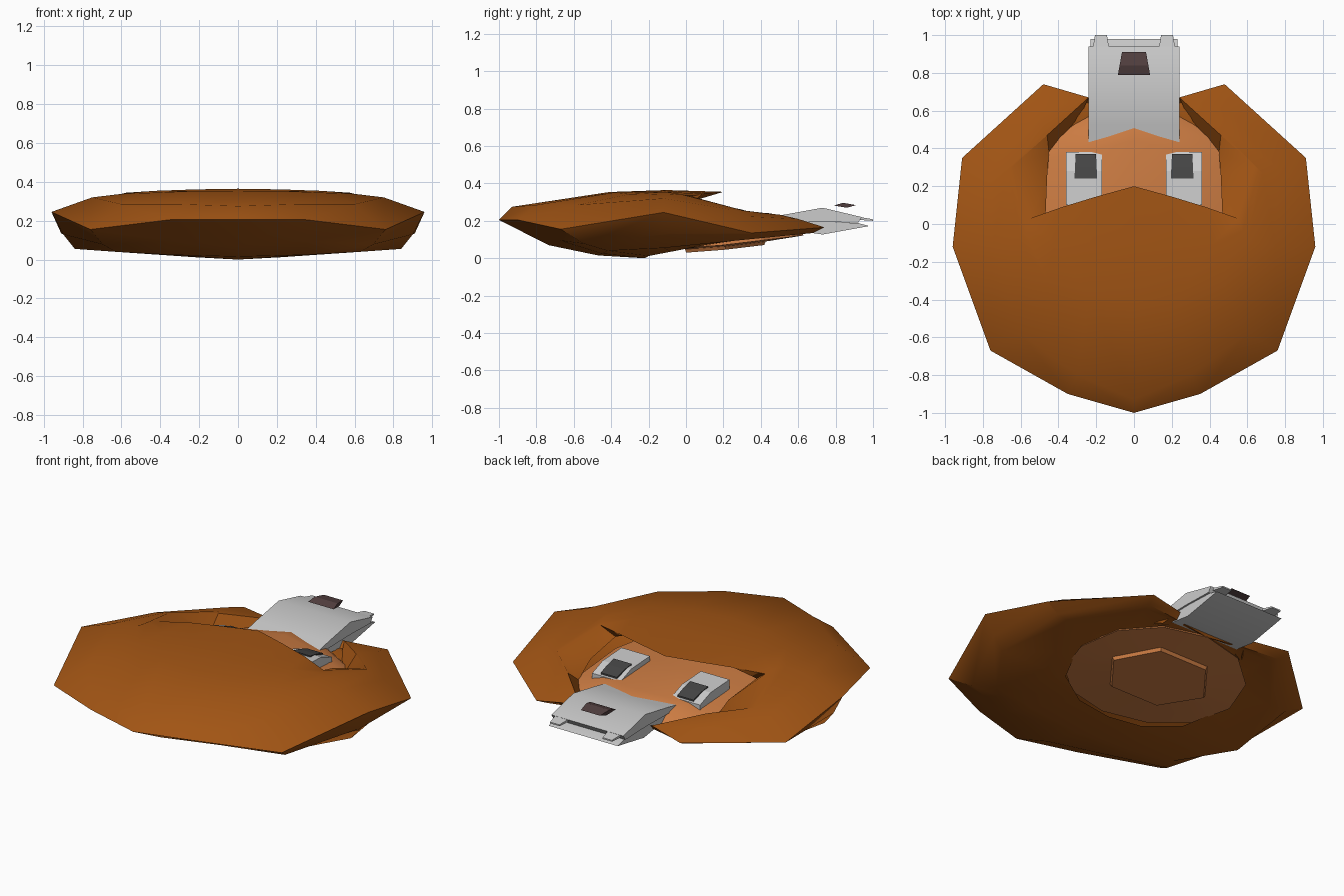
import bpy, bmesh, math
from mathutils import Vector

if "Cube" in bpy.data.objects:
    bpy.data.objects.remove(bpy.data.objects["Cube"])


def material(name, rgb):
    m = bpy.data.materials.new(name)
    m.diffuse_color = (*rgb, 1)
    m.use_nodes = True
    m.node_tree.nodes["Principled BSDF"].inputs["Base Color"].default_value = m.diffuse_color
    return m


CLOTH = material("brown_cloth", (0.36, 0.09, 0.007))
SKIN = material("tan_skin", (0.6, 0.2, 0.055))
DARK = material("dark_grey", (0.06, 0.06, 0.06))
NOSE = material("dark_brown", (0.085, 0.05, 0.05))


def finish(name, bm, mat=None, mirror=False, smooth=None):
    if mirror:
        src = list(bm.verts) + list(bm.edges) + list(bm.faces)
        new = bmesh.ops.duplicate(bm, geom=src)["geom"]
        for v in new:
            if isinstance(v, bmesh.types.BMVert):
                v.co.x *= -1
        bmesh.ops.reverse_faces(bm, faces=[f for f in new if isinstance(f, bmesh.types.BMFace)])
    bmesh.ops.remove_doubles(bm, verts=bm.verts, dist=0.0005)
    bmesh.ops.recalc_face_normals(bm, faces=bm.faces)
    me = bpy.data.meshes.new(name)
    bm.to_mesh(me)
    bm.free()
    ob = bpy.data.objects.new(name, me)
    bpy.context.collection.objects.link(ob)
    if mat:
        me.materials.append(mat)
    if smooth:
        bpy.ops.object.select_all(action='DESELECT')
        ob.select_set(True)
        bpy.context.view_layer.objects.active = ob
        bpy.ops.object.shade_smooth_by_angle(angle=math.radians(smooth))
    return ob


def loft(bm, rows, closed=False):
    rings = [[bm.verts.new(p) for p in r] for r in rows]
    for a, b in zip(rings, rings[1:]):
        n = len(b)
        for i in range(n if closed else n - 1):
            j = (i + 1) % n
            bm.faces.new((a[i], a[j], b[j], b[i]))
    return rings


def slab(name, profile, x0, x1, mat=None, mirror=False, taper=1.0, smooth=None):
    """Extrude a (y, z) side profile across x; taper narrows the rear end."""
    bm = bmesh.new()
    ymin, ymax = min(p[0] for p in profile), max(p[0] for p in profile)
    mid, half = (x0 + x1) / 2, (x1 - x0) / 2
    rows = []
    for s in (-1, 1):
        rows.append([(mid + s * half * (1 + (taper - 1) * (y - ymin) / (ymax - ymin)), y, z)
                     for y, z in profile])
    a, b = loft(bm, rows, True)
    bm.faces.new(a)
    bm.faces.new(b)
    return finish(name, bm, mat, mirror, smooth)


# Hood: half of the shell, columns run from the front tip round to the back
hole = [(0, -.22, 0), (.22, -.2, .012), (.42, -.08, .035), (.5, .1, .07),
        (.48, .3, .1), (.38, .45, .12), (.22, .55, .13), (0, .57, .135)]
belly = [(0, -.47, .015), (.36, -.45, .025), (.63, -.42, .04), (.84, -.12, .055),
         (.72, .3, .105), (.44, .62, .145), (.23, .61, .15), (0, .6, .145)]
rim = [(0, -1, .205), (.35, -.9, .205), (.76, -.67, .155), (.96, -.12, .245),
       (.91, .35, .135), (.48, .74, .165), (.24, .67, .18), (0, .64, .15)]
shoulder = [(0, -.93, .275), (.3, -.8, .285), (.6, -.58, .285), (.75, -.12, .32),
            (.76, .3, .225), (.5, .6, .21), (.24, .67, .18)]
crown = [(0, -.41, .354), (.24, -.38, .352), (.46, -.3, .343), (.6, -.1, .338),
         (.68, .27, .255), (.47, .5, .233), (.24, .67, .18)]
opening = [(0, .2, .355), (.2, .145, .35), (.38, .09, .345), (.55, .03, .33),
           (.64, .31, .255), (.46, .47, .235), (.24, .67, .18)]
lining = [(0, .05, .31), (.2, .0, .305), (.36, -.05, .3), (.47, .0, .27),
          (.46, .25, .235), (.45, .38, .16), (.28, .58, .13)]
flank = [(Vector(a) + Vector(b)) / 2 - Vector((0, 0, .04 if i == 0 else .02))
         for i, (a, b) in enumerate(zip(belly, rim))]
ridge = [(Vector(a) + Vector(b)) / 2 + Vector((0, 0, .01 if i < 4 else 0))
         for i, (a, b) in enumerate(zip(crown, opening))]
bm = bmesh.new()
loft(bm, [hole, belly, flank, rim])
loft(bm, [rim, shoulder, crown, ridge, opening, lining])
finish("hood", bm, CLOTH, mirror=True, smooth=32)

# Face: domed cross-sections (y, centre z, half width, edge z)
bm = bmesh.new()
loft(bm, [[(0, y, zc), (w * .6, y - .06, zc - .3 * (zc - ze)), (w, y - .1, ze)]
          for y, zc, w, ze in ((-.15, .26, .42, .2), (.1, .255, .47, .2),
                               (.44, .241, .47, .17), (.55, .222, .42, .15), (.66, .16, .27, .13))])
finish("face", bm, SKIN, mirror=True, smooth=30)


# Underside of the head: shallow disc with a raised six-sided neck pad
def ring(rx, ry, cy, lift, n=12):
    out = []
    for i in range(n):
        t = 2 * math.pi * i / n
        y = cy + ry * math.sin(t)
        out.append((rx * math.cos(t), y, .048 + .12 * max(0, y - .08) + lift))
    return out


def hexring(rx, ry, cy, lift):
    h = ring(rx, ry, cy, lift, 6)
    out = []
    for i in range(6):
        a, b = Vector(h[i]), Vector(h[(i + 1) % 6])
        out += [a, (a + b) / 2]
    return out


bm = bmesh.new()
rows = loft(bm, [ring(.47, .41, .17, .07), ring(.53, .45, .18, .008),
                 hexring(.33, .25, .21, 0), hexring(.32, .24, .21, -.018)], True)
bm.faces.new(rows[-1])
finish("head_underside", bm, SKIN, smooth=20)

# Eyes and pupils
slab("eyes", [(.1, .21), (.1, .272), (.28, .262), (.38, .225), (.38, .19)], .17, .36, mirror=True)
slab("pupils", [(.24, .25), (.24, .272), (.3, .26), (.37, .238), (.37, .21)],
     .195, .315, DARK, mirror=True, taper=.9)

# Snout: upper and lower jaw, teeth and nose
slab("upper_jaw", [(.42, .19), (.42, .211), (.52, .232), (.73, .27), (.94, .22), (.92, .19), (.73, .195)],
     -.24, .24, smooth=35)
slab("lower_jaw", [(.5, .16), (.5, .19), (.73, .195), (.92, .188), (.98, .172), (.73, .127)],
     -.23, .23, smooth=35)
slab("teeth", [(.92, .205), (.92, .222), (1.0, .208), (1.0, .2)], .13, .22, mirror=True, taper=.7)
slab("nose", [(.79, .282), (.84, .296), (.91, .284), (.86, .27)], -.085, .085, NOSE, taper=.75)
